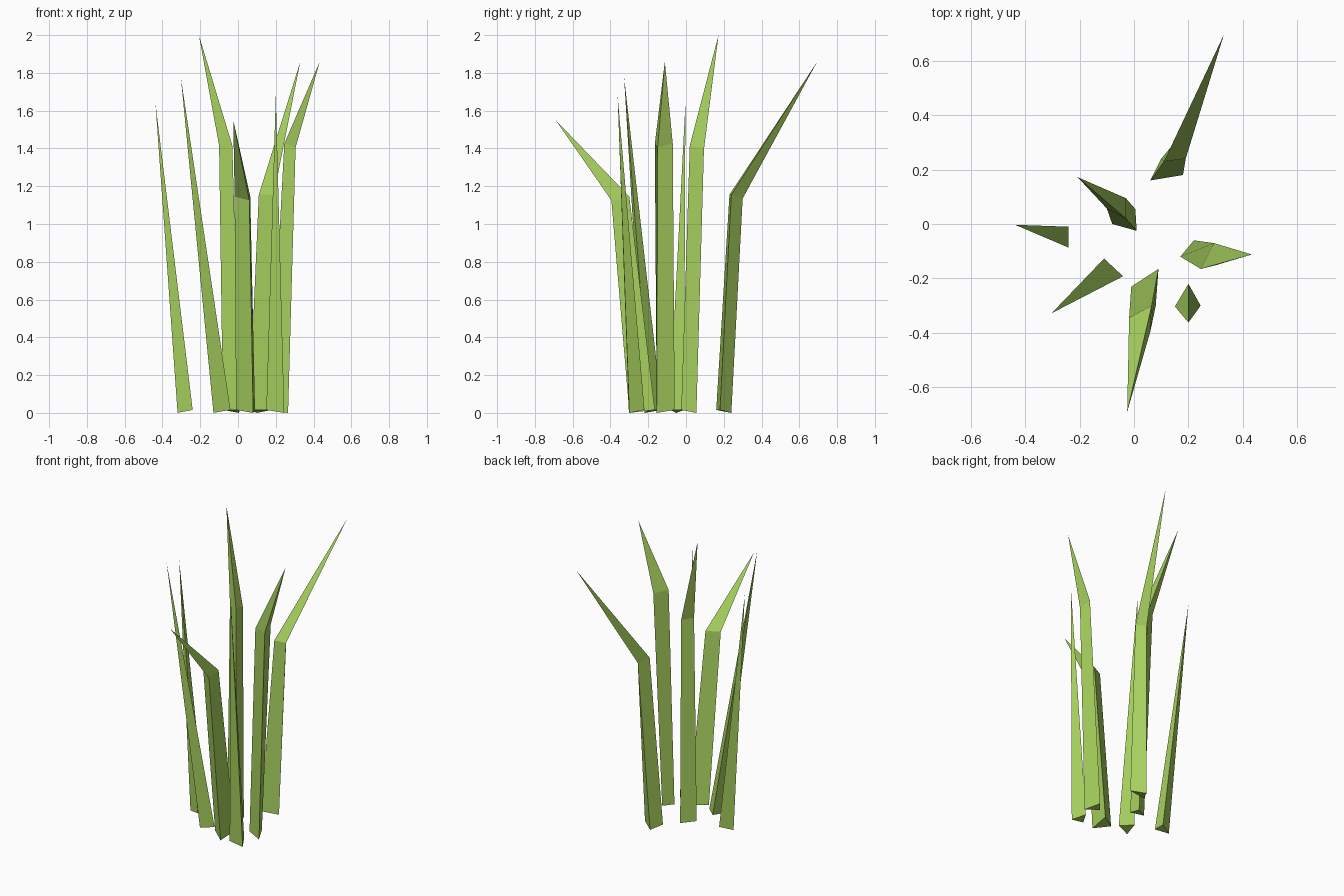
import bpy, bmesh

if "Cube" in bpy.data.objects:
    bpy.data.objects.remove(bpy.data.objects["Cube"])

green = bpy.data.materials.new("grass_green")
green.diffuse_color = (0.38, 0.62, 0.11, 1)
green.use_nodes = True
green.node_tree.nodes["Principled BSDF"].inputs["Base Color"].default_value = green.diffuse_color


def blade(name, base, tip, bend=None, bend_z=0):
    """Three-sided blade: triangular root, optional bend section, pointed tip.
    The last corner of every section dips slightly lower."""
    bm = bmesh.new()
    low = 2 if base[3:] == () else 0

    def ring(pts, z, drop):
        return [bm.verts.new((x, y, z - (drop if i == 2 else 0)))
                for i, (x, y) in enumerate(pts)]

    rings = [ring(base, 0.016, 0.016)]
    if bend:
        rings.append(ring(bend, bend_z, 0.02))
    bm.faces.new(rings[0])
    top = bm.verts.new(tip)
    for i in range(3):
        j = (i + 1) % 3
        for a, b in zip(rings, rings[1:]):
            bm.faces.new((a[i], a[j], b[j], b[i]))
        bm.faces.new((rings[-1][i], rings[-1][j], top))
    bmesh.ops.recalc_face_normals(bm, faces=bm.faces)
    me = bpy.data.meshes.new(name)
    bm.to_mesh(me)
    bm.free()
    me.materials.append(green)
    bpy.context.collection.objects.link(bpy.data.objects.new(name, me))


# Bent blades
blade("bent_blade_back", ((0.06, 0.16), (0.18, 0.18), (0.10, 0.24)), (0.33, 0.695, 1.86),
      ((0.11, 0.23), (0.19, 0.24), (0.15, 0.30)), 1.155)
blade("bent_blade_tall", ((0.01, -0.025), (-0.08, 0.0), (0.005, 0.055)), (-0.207, 0.172, 2.0),
      ((-0.03, 0.02), (-0.10, 0.057), (-0.03, 0.095)), 1.415)
blade("bent_blade_right", ((0.17, -0.12), (0.22, -0.06), (0.265, -0.155)), (0.433, -0.112, 1.86),
      ((0.245, -0.165), (0.293, -0.07), (0.305, -0.15)), 1.425)
blade("bent_blade_front", ((-0.01, -0.23), (0.09, -0.165), (0.08, -0.30)), (-0.025, -0.69, 1.55),
      ((-0.018, -0.345), (0.065, -0.30), (0.06, -0.395)), 1.145)

# Straight blades
blade("straight_blade_left", ((-0.24, -0.01), (-0.24, -0.087), (-0.32, -0.05)), (-0.437, -0.003, 1.64))
blade("straight_blade_front_left", ((-0.11, -0.127), (-0.04, -0.192), (-0.13, -0.22)), (-0.303, -0.328, 1.78))
blade("straight_blade_front_right", ((0.15, -0.303), (0.20, -0.22), (0.245, -0.30)), (0.20, -0.362, 1.68))
